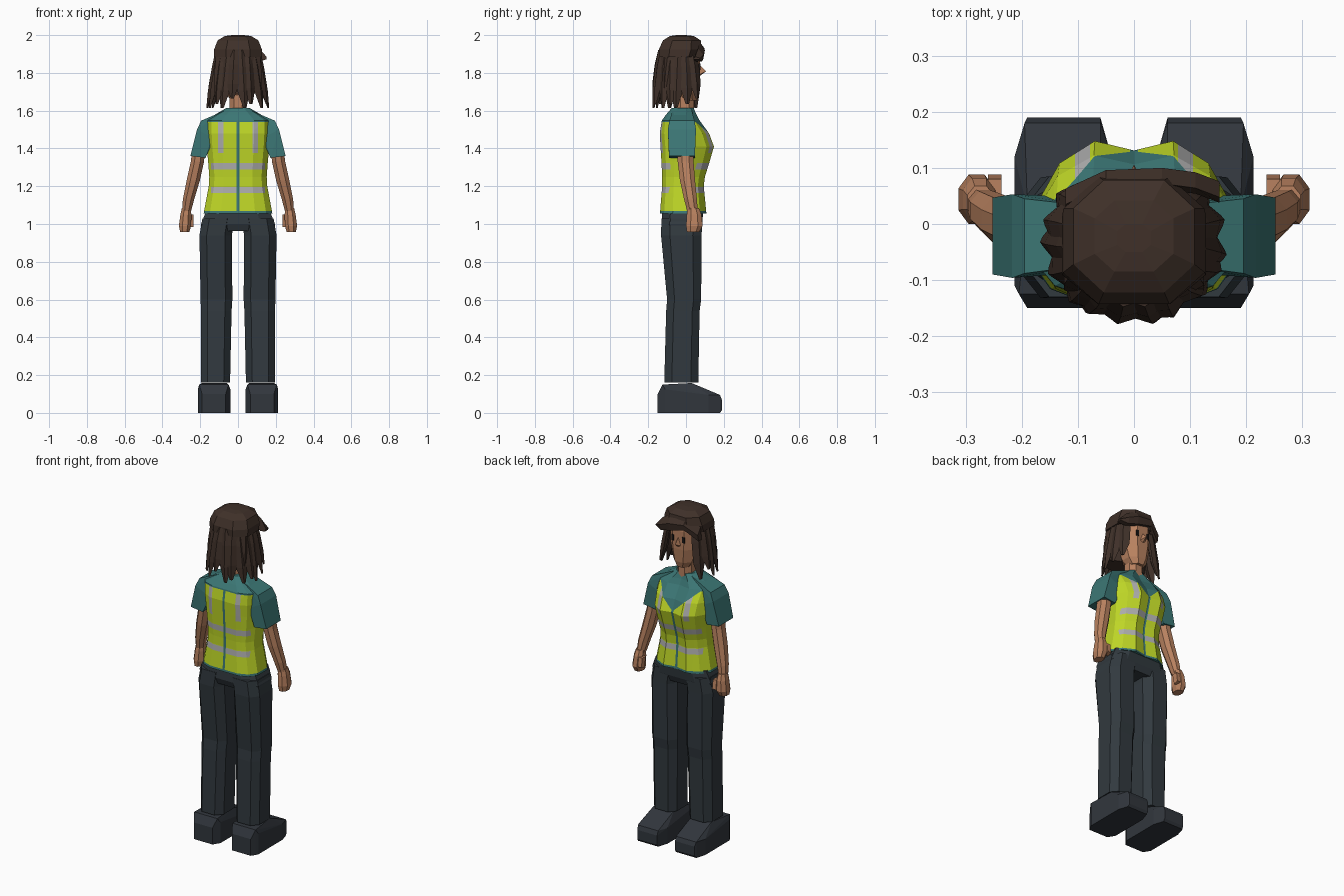
import bpy, bmesh, math, random
from mathutils import Vector

random.seed(4)


def material(name, r, g, b):
    m = bpy.data.materials.new(name)
    m.diffuse_color = (r, g, b, 1)
    return m


HAIR = material("dark brown hair", 0.05, 0.030, 0.022)
SKIN = material("tan skin", 0.48, 0.22, 0.115)
TEAL = material("teal cloth", 0.045, 0.185, 0.18)
LIME = material("lime vest", 0.52, 0.68, 0.02)
SILVER = material("silver tape", 0.42, 0.42, 0.42)
NAVY = material("dark slate trousers", 0.031, 0.041, 0.049)
SHOE = material("dark grey shoe", 0.031, 0.037, 0.046)
BLACK = material("black eye", 0.01, 0.008, 0.008)


def finish(name, bm, *mats):
    bmesh.ops.recalc_face_normals(bm, faces=bm.faces)
    me = bpy.data.meshes.new(name)
    bm.to_mesh(me)
    bm.free()
    for m in mats:
        me.materials.append(m)
    ob = bpy.data.objects.new(name, me)
    bpy.context.collection.objects.link(ob)
    return ob


def loft_bm(rings):
    """Skin a list of equal rings and cap both ends."""
    bm = bmesh.new()
    rows = [[bm.verts.new(p) for p in r] for r in rings]
    n = len(rows[0])
    for a, b in zip(rows, rows[1:]):
        for i in range(n):
            j = (i + 1) % n
            bm.faces.new((a[i], a[j], b[j], b[i]))
    bm.faces.new(rows[0])
    bm.faces.new(rows[-1])
    return bm


def loft(name, rings, mat):
    return finish(name, loft_bm(rings), mat)


def hull(name, pts, mat):
    bm = bmesh.new()
    for p in pts:
        bm.verts.new(p)
    res = bmesh.ops.convex_hull(bm, input=bm.verts)
    junk = {e for e in res["geom_interior"] if isinstance(e, bmesh.types.BMVert)}
    bmesh.ops.delete(bm, geom=list(junk), context='VERTS')
    bmesh.ops.dissolve_limit(bm, angle_limit=0.03, verts=bm.verts, edges=bm.edges)
    return finish(name, bm, mat)


def octagon(z, x0, x1, y0, y1, c=0.28):
    """Horizontal rectangle with cut corners."""
    dx, dy = (x1 - x0) * c, (y1 - y0) * c
    return [(x0 + dx, y0, z), (x1 - dx, y0, z), (x1, y0 + dy, z), (x1, y1 - dy, z),
            (x1 - dx, y1, z), (x0 + dx, y1, z), (x0, y1 - dy, z), (x0, y0 + dy, z)]


def flip(pts, s):
    return [(s * x, y, z) for x, y, z in pts]


# Limbs, one of each per side
for s, side in ((1, "right"), (-1, "left")):
    shoe = []
    for y, x0, x1, z0, z1 in ((-0.15, 0.065, 0.19, 0.0, 0.10), (-0.125, 0.05, 0.205, 0.0, 0.15),
                              (-0.11, 0.04, 0.213, 0.0, 0.125), (0.03, 0.06, 0.19, 0.0, 0.158),
                              (0.12, 0.04, 0.213, 0.0, 0.095), (0.18, 0.06, 0.195, 0.0, 0.095),
                              (0.19, 0.06, 0.19, 0.015, 0.07)):
        shoe += [(x, y, z) for x in (x0, x1) for z in (z0, z1)]
    hull(side + "_shoe", flip(shoe, s), SHOE)

    leg = [octagon(z, *r, 0.22) for z, r in (
        (0.16, (0.042, 0.195, -0.115, 0.065)), (0.54, (0.034, 0.196, -0.105, 0.072)),
        (0.60, (0.030, 0.198, -0.100, 0.080)), (0.94, (0.032, 0.204, -0.132, 0.083)),
        (1.03, (0.02, 0.188, -0.13, 0.085)))]
    loft(side + "_trouser_leg", [flip(r, s) for r in leg], NAVY)

    sleeve = [(0.06, y, 1.605) for y in (-0.07, 0.03)]
    sleeve += [(0.14, y, 1.46) for y in (-0.09, 0.05)]
    for x, z, y0, y1 in ((0.195, 1.547, -0.088, 0.045), (0.217, 1.50, -0.096, 0.053),
                         (0.252, 1.36, -0.09, 0.047), (0.172, 1.35, -0.09, 0.047)):
        sleeve += [(x, y0, z), (x, y1, z)]
    hull(side + "_sleeve", flip(sleeve, s), TEAL)

    arm = [octagon(z, x - w, x + w, y - d, y + d) for x, y, z, w, d in (
        (0.207, -0.005, 1.40, 0.034, 0.042), (0.215, -0.002, 1.33, 0.035, 0.042),
        (0.237, 0.008, 1.23, 0.035, 0.040), (0.262, 0.024, 1.13, 0.030, 0.034),
        (0.272, 0.034, 1.07, 0.024, 0.028))]
    loft(side + "_arm", [flip(r, s) for r in arm], SKIN)

    hand = [octagon(z, *r) for z, r in (
        (1.085, (0.250, 0.297, 0.010, 0.068)), (1.05, (0.247, 0.305, 0.004, 0.082)),
        (0.99, (0.248, 0.313, 0.0, 0.088)), (0.957, (0.258, 0.306, 0.005, 0.07)))]
    loft(side + "_hand", [flip(r, s) for r in hand], SKIN)
    thumb = [(x, y, z) for x in (0.236, 0.26) for y, z in
             ((0.045, 1.05), (0.08, 1.05), (0.06, 0.985), (0.088, 0.995))]
    hull(side + "_thumb", flip(thumb, s), SKIN)

# Trouser hips
loft("trouser_hips", [octagon(z, -w, w, y0, y1, 0.2) for z, w, y0, y1 in (
    (0.962, 0.19, -0.115, 0.07), (1.0, 0.196, -0.13, 0.085), (1.07, 0.168, -0.125, 0.092))], NAVY)

# Torso: shirt with the vest cut into its surface
SECTION = ((0, 0.88), (0.42, 1.0), (0.8, 0.72), (1, 0.3), (1, -0.45), (0.82, -0.82), (0.5, -1), (0, -1))


def torso_ring(z, w, y0, y1):
    c, h = (y0 + y1) / 2, (y1 - y0) / 2
    half = [(x * w, c + t * h, z) for x, t in SECTION]
    return half + [(-x, y, z) for x, y, z in reversed(half[1:-1])]


bm = loft_bm([torso_ring(*r) for r in (
    (1.055, 0.182, -0.138, 0.108), (1.20, 0.155, -0.126, 0.094), (1.25, 0.152, -0.126, 0.10),
    (1.33, 0.158, -0.130, 0.125), (1.41, 0.166, -0.135, 0.148), (1.48, 0.170, -0.139, 0.122),
    (1.548, 0.172, -0.128, 0.072), (1.58, 0.12, -0.105, 0.055), (1.615, 0.06, -0.075, 0.04))])
V_LOW, V_SLOPE = 1.415, 0.95
cuts = [((0, 0, z), (0, 0, 1)) for z in (1.068, 1.163, 1.197, 1.288, 1.322, 1.377, 1.54)]
cuts += [((x * s, 0, 0), (1, 0, 0)) for x in (0.007, 0.078, 0.105, 0.143) for s in (1, -1)]
cuts += [((0, 0, V_LOW), (-V_SLOPE * s, 0, 1)) for s in (1, -1)]
for co, no in cuts:
    bmesh.ops.bisect_plane(bm, geom=bm.verts[:] + bm.edges[:] + bm.faces[:],
                           plane_co=co, plane_no=no, dist=1e-5)
for f in bm.faces:
    c = f.calc_center_median()
    x, front = abs(c.x), c.y > 0
    vest = 1.068 < c.z < 1.54 and x > 0.007
    if front and c.z > V_LOW + V_SLOPE * x:
        vest = False
    band = (1.163 < c.z < 1.197 or 1.288 < c.z < 1.322) and x < 0.143
    strap = 0.078 < x < 0.105 and c.z > 1.377
    f.material_index = (2 if band or strap else 1) if vest else 0
finish("shirt_and_vest", bm, TEAL, LIME, SILVER)

# Neck, head and face
loft("neck", [octagon(z, -0.046, 0.046, -0.055, 0.042) for z in (1.58, 1.72)], SKIN)
loft("head", [octagon(z, -w, w, y0, y1) for z, w, y0, y1 in (
    (1.655, 0.038, -0.03, 0.058), (1.69, 0.062, -0.06, 0.068), (1.77, 0.082, -0.09, 0.074),
    (1.88, 0.088, -0.11, 0.074), (1.95, 0.075, -0.10, 0.06))], SKIN)
hull("nose", [(0, 0.106, 1.808), (0.02, 0.068, 1.79), (-0.02, 0.068, 1.79),
              (0, 0.068, 1.845), (0, 0.075, 1.785)], SKIN)
for s, side in ((1, "right"), (-1, "left")):
    hull(side + "_eye", [(s * (0.036 + dx), y, 1.832 + dz) for dx in (-0.008, 0.008)
                         for y in (0.07, 0.077) for dz in (-0.017, 0.017)], BLACK)

# Hair cap, back mass and swept fringe
loft("hair_cap", [octagon(z, -w, w, y0, y1, 0.25) for z, w, y0, y1 in (
    (1.885, 0.128, -0.143, 0.066), (1.925, 0.126, -0.143, 0.084),
    (1.972, 0.108, -0.122, 0.078), (1.995, 0.07, -0.085, 0.042), (2.0, 0.03, -0.05, 0.0))], HAIR)
loft("hair_back", [octagon(z, -w, w, y0, y1, 0.25) for z, w, y0, y1 in (
    (1.69, 0.125, -0.145, -0.035), (1.80, 0.125, -0.145, 0.0), (1.92, 0.115, -0.135, 0.03))], HAIR)
loft("hair_fringe", [[(x, y - 0.03, z0), (x, y, z0), (x, y + 0.008, (z0 + z1) / 2), (x, y - 0.02, z1)]
                     for x, y, z0, z1 in ((-0.122, 0.055, 1.84, 1.92), (-0.05, 0.088, 1.90, 1.965),
                                          (0.05, 0.092, 1.875, 1.965), (0.11, 0.084, 1.86, 1.93),
                                          (0.152, 0.068, 1.872, 1.885))], HAIR)

# Hanging hair locks around the sides and back
COUNT = 14
for i in range(COUNT):
    a = math.radians(-212 + 244 * i / (COUNT - 1))
    out = Vector((math.cos(a), math.sin(a), 0))
    along = Vector((-out.y, out.x, 0))
    tip_z = 1.615 + random.choice((0, 0.02, 0.05))
    turn = random.uniform(-0.015, 0.015)
    rings = []
    for t, rx, ry, w, d in ((0, 0.105, 0.105, 0.028, 0.014), (0.3, 0.123, 0.122, 0.036, 0.016),
                            (0.7, 0.142, 0.134, 0.034, 0.017), (1, 0.162, 0.145, 0.009, 0.005)):
        p = Vector((out.x * rx, out.y * ry - 0.03, 1.92 + (tip_z - 1.92) * t)) + along * turn * t
        rings.append([p - along * w, p - out * d, p + along * w, p + out * d])
    loft("hair_lock_%02d" % (i + 1), rings, HAIR)
